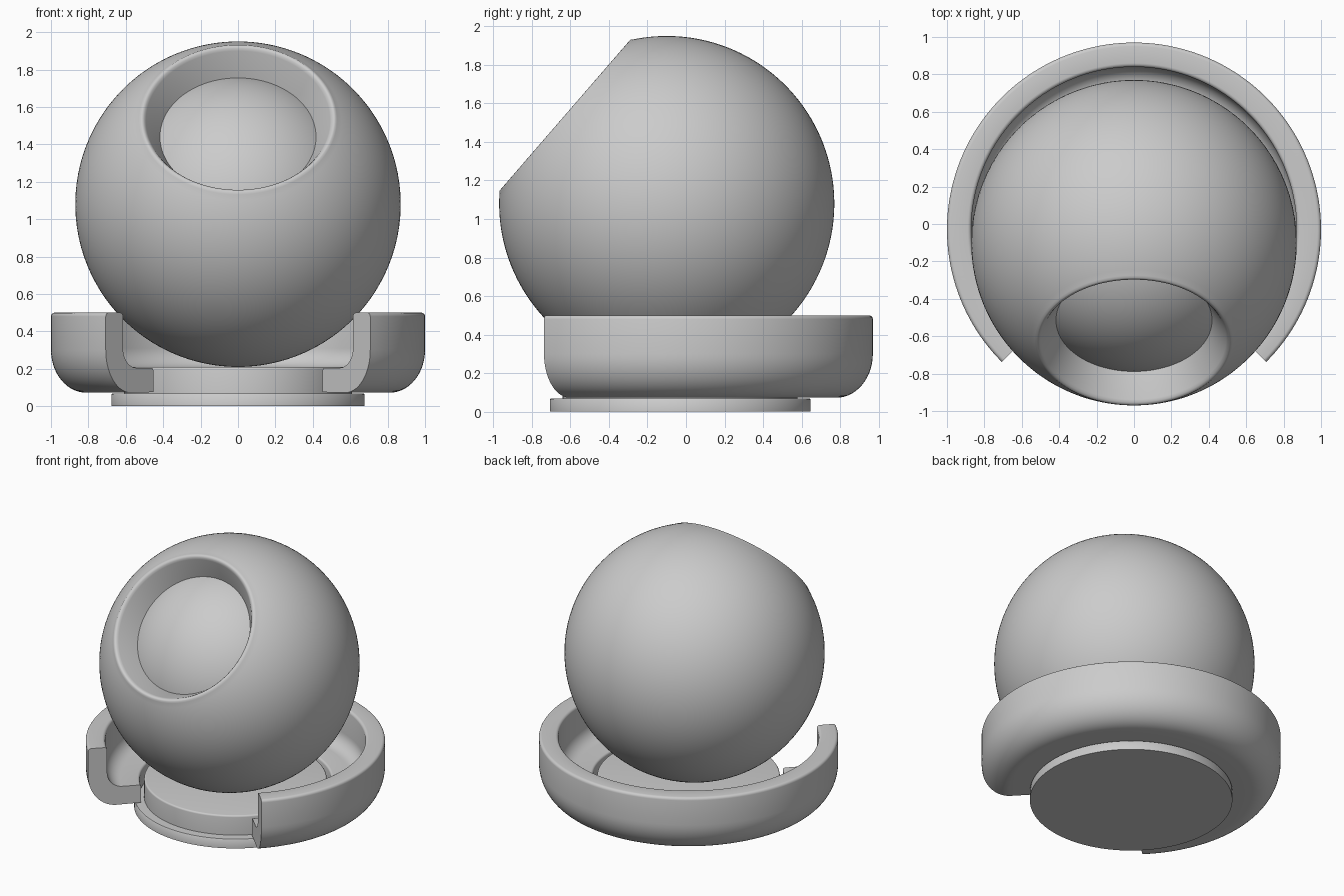
import bpy, bmesh
from math import sin, cos, pi, radians

if "Cube" in bpy.data.objects:
    bpy.data.objects.remove(bpy.data.objects["Cube"])


def arc(cr, cz, rr, rz, a0, a1, n):
    """Elliptical arc of (radius, height) points, angles in degrees."""
    pts = []
    for i in range(n + 1):
        a = radians(a0 + (a1 - a0) * i / n)
        pts.append((cr + rr * cos(a), cz + rz * sin(a)))
    return pts


def lathe(name, profile, loc, closed=False, start=0, sweep=360, steps=128, tilt=0):
    """Revolve a profile about z; a partial sweep of a closed profile gets end caps."""
    bm = bmesh.new()
    rows = []
    for i in range(steps + 1):
        a = radians(start + sweep * i / steps)
        rows.append([bm.verts.new((r * cos(a), r * sin(a), z)) for r, z in profile])
    n = len(profile)
    for a, b in zip(rows, rows[1:]):
        for j in range(n if closed else n - 1):
            k = (j + 1) % n
            bm.faces.new((a[j], b[j], b[k], a[k]))
    if closed and sweep < 360:
        bm.faces.new(rows[0])
        bm.faces.new(rows[-1])
    bmesh.ops.remove_doubles(bm, verts=bm.verts[:], dist=1e-5)
    bmesh.ops.recalc_face_normals(bm, faces=bm.faces[:])
    mesh = bpy.data.meshes.new(name)
    bm.to_mesh(mesh)
    bm.free()
    mesh.shade_smooth()
    mesh.set_sharp_from_angle(angle=radians(40))
    ob = bpy.data.objects.new(name, mesh)
    ob.location = loc
    ob.rotation_euler.x = tilt
    bpy.context.collection.objects.link(ob)
    return ob


BALL = (0, -0.10, 1.08)
BASE = (0, -0.03, 0)
TILT = radians(49.1)

# Outer ball shell: thick, with a round window facing forward and up
shell = arc(0, 0, 0.87, 0.87, -90, 52.5, 72)
shell += [(0.521, 0.699), (0.511, 0.700), (0.501, 0.695), (0.492, 0.683), (0.412, 0.54)]
shell = [(max(r, 0), z) for r, z in shell]
lathe("outer_shell", shell, BALL, tilt=TILT)

# Inner ball seen through the window
inner = [(max(r, 0), z) for r, z in arc(0, 0, 0.69, 0.69, -90, 90, 64)]
lathe("inner_ball", inner, BALL, tilt=TILT)

# Cradle ring: curved section, open for a quarter turn at the front
ring = [(0.64, 0.075)]
ring += arc(0.81, 0.30, 0.19, 0.228, -90, 0, 14)
ring += arc(0.98, 0.48, 0.02, 0.02, 0, 90, 4)
ring += arc(0.89, 0.48, 0.02, 0.02, 90, 180, 4)
ring += arc(0.77, 0.31, 0.10, 0.105, 0, -90, 10)
ring += arc(0.655, 0.19, 0.015, 0.015, 90, 180, 3)
lathe("cradle_ring", ring, BASE, closed=True, start=-45, sweep=270)

# Stepped base: wide foot disc with a pedestal on top
base = [(0, 0), (0.677, 0), (0.677, 0.062), (0.673, 0.067), (0.61, 0.067)]
base += arc(0.598, 0.198, 0.012, 0.012, 0, 90, 4) + [(0, 0.21)]
lathe("base_pedestal", base, BASE)
